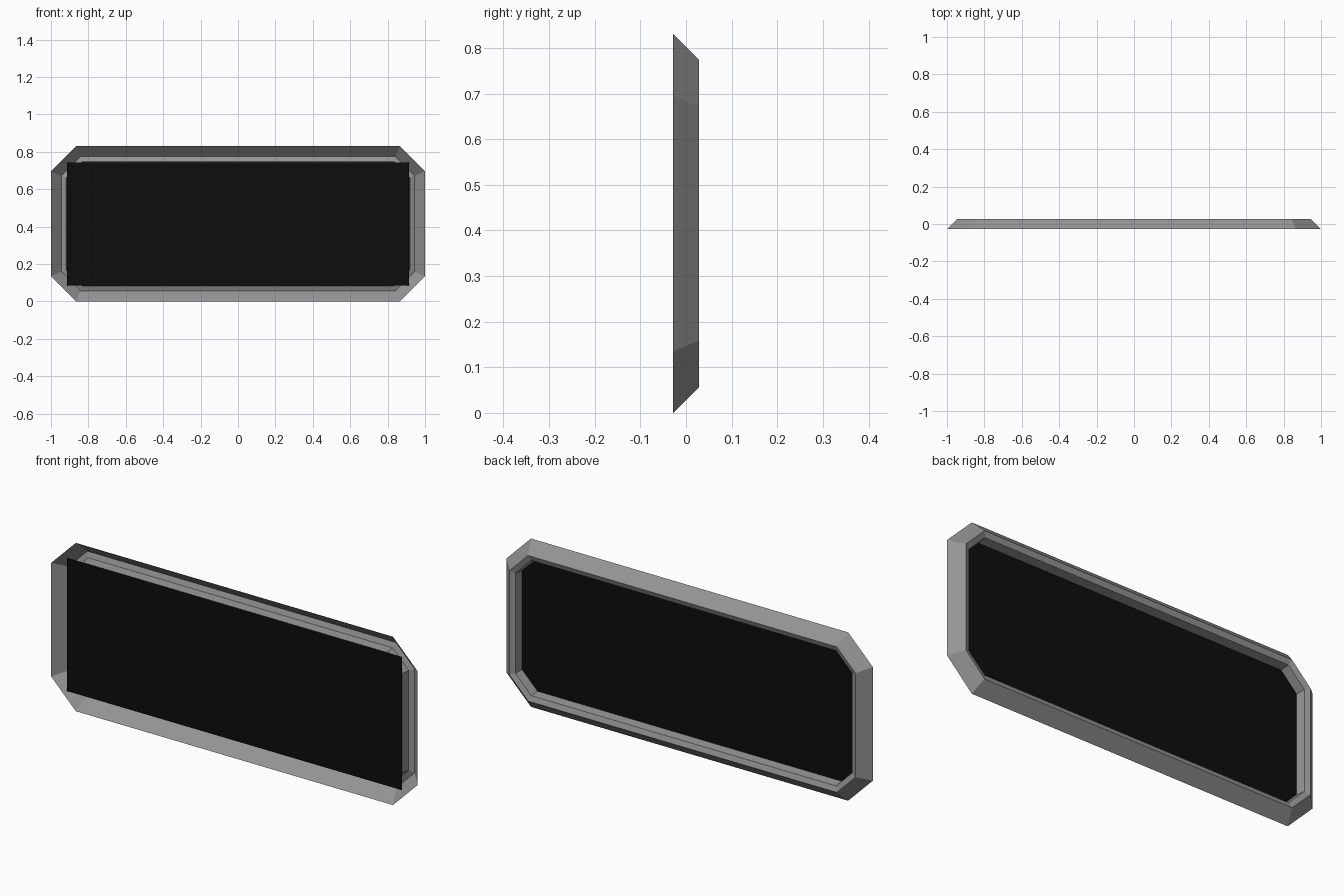
import bpy, bmesh

if "Cube" in bpy.data.objects:
    bpy.data.objects.remove(bpy.data.objects["Cube"])

W, H, CUT = 1.0, 0.83, 0.135    # half width, height, corner cut
DEPTH = 0.028                   # half depth


def material(name, rgb):
    m = bpy.data.materials.new(name)
    m.diffuse_color = (*rgb, 1)
    m.use_nodes = True
    m.node_tree.nodes["Principled BSDF"].inputs["Base Color"].default_value = m.diffuse_color
    return m


def finish(bm, name, mat):
    mesh = bpy.data.meshes.new(name)
    bm.to_mesh(mesh)
    bm.free()
    mesh.materials.append(mat)
    obj = bpy.data.objects.new(name, mesh)
    bpy.context.collection.objects.link(obj)
    return obj


def octagon(inset):
    """Cut-corner rectangle, moved evenly inwards by inset."""
    x, z = W - inset, H / 2 - inset
    c = CUT - inset * (2 - 2 ** 0.5)
    quarter = [(x, z - c), (x - c, z)]
    pts = quarter + [(-a, b) for a, b in reversed(quarter)]
    pts += [(-a, -b) for a, b in pts]
    return [(a, b + H / 2) for a, b in pts]


grey = material("frame grey", (0.30, 0.30, 0.30))
black = material("panel black", (0.004, 0.004, 0.004))

# Frame: open channel swept around the cut-corner outline (inset, y)
profile = [(0, -DEPTH), (0.056, DEPTH), (0.0815, 0.018), (0.0865, -DEPTH)]
bm = bmesh.new()
rings = [[bm.verts.new((x, y, z)) for x, z in octagon(d)] for d, y in profile]
for r, s in zip(rings, rings[1:]):
    for i in range(8):
        j = (i + 1) % 8
        bm.faces.new((r[i], s[i], s[j], r[j]))
bmesh.ops.recalc_face_normals(bm, faces=bm.faces)
finish(bm, "frame", grey)

# Panel: flat rectangle closing the front of the opening
e = 0.0865
bm = bmesh.new()
bm.faces.new([bm.verts.new((x, -DEPTH, z)) for x, z in
              ((e - W, e), (W - e, e), (W - e, H - e), (e - W, H - e))])
finish(bm, "panel", black)
